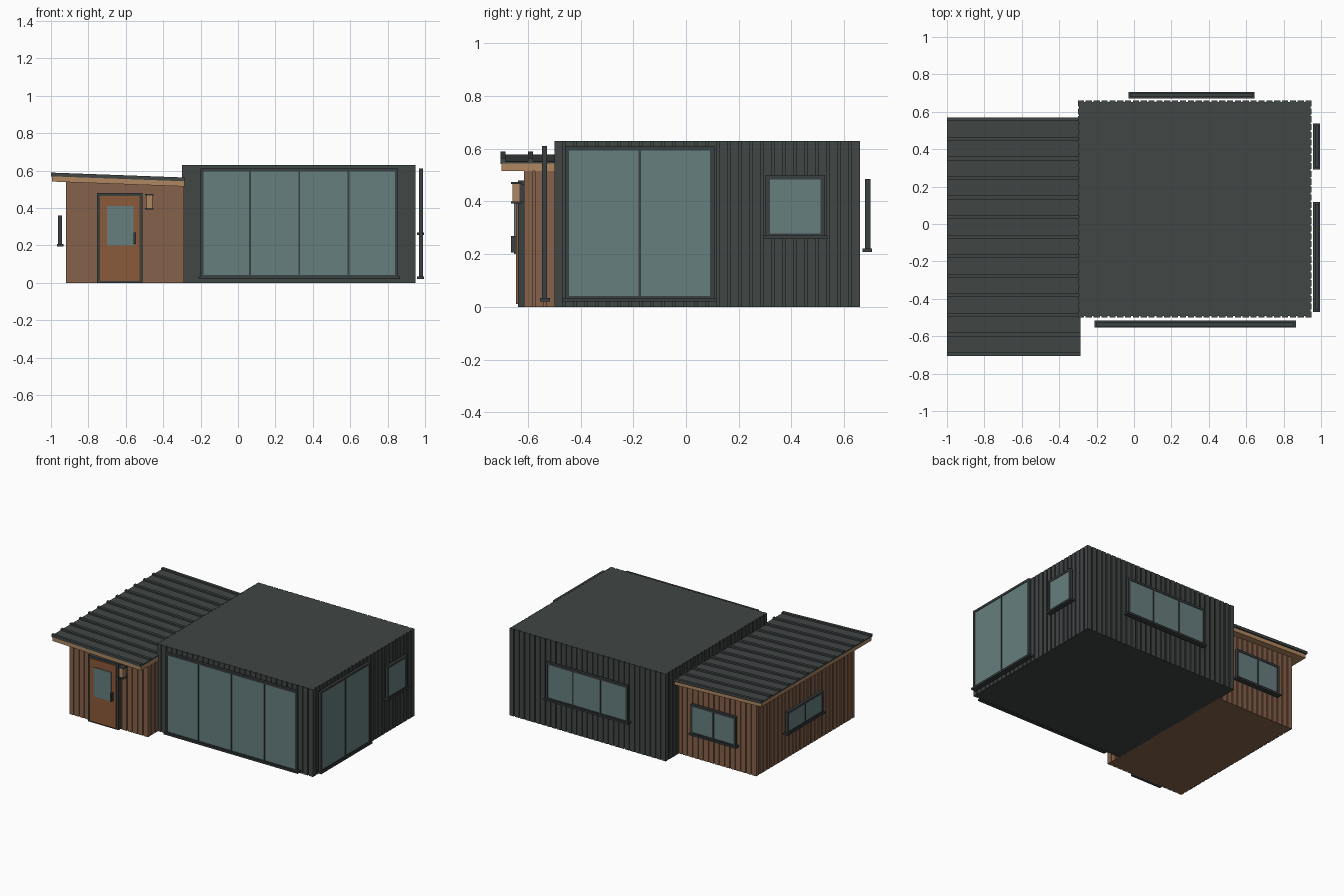
import bpy
import bmesh
from mathutils import Vector

if "Cube" in bpy.data.objects:
    bpy.data.objects.remove(bpy.data.objects["Cube"])


def material(name, rgb):
    m = bpy.data.materials.new(name)
    m.use_nodes = True
    m.diffuse_color = (*rgb, 1)
    m.node_tree.nodes["Principled BSDF"].inputs["Base Color"].default_value = (*rgb, 1)
    return m


CHARCOAL = material("charcoal cladding", (0.052, 0.061, 0.060))
FRAME = material("dark frame", (0.042, 0.050, 0.050))
GLASS = material("blue grey glass", (0.135, 0.212, 0.212))
WOOD = material("brown timber", (0.235, 0.121, 0.067))
DOOR = material("orange timber", (0.260, 0.100, 0.040))
TAN = material("pale timber", (0.430, 0.245, 0.120))


def add_prism(bm, profile, y0, y1):
    """Extrude an xz outline from y0 to y1."""
    a = [bm.verts.new((x, y0, z)) for x, z in profile]
    b = [bm.verts.new((x, y1, z)) for x, z in profile]
    bm.faces.new(a)
    bm.faces.new(b[::-1])
    for i in range(len(a)):
        j = (i + 1) % len(a)
        bm.faces.new((a[j], a[i], b[i], b[j]))


def add_box(bm, x, y, z):
    add_prism(bm, [(x[0], z[0]), (x[1], z[0]), (x[1], z[1]), (x[0], z[1])], *y)


def finish(bm, name, mat):
    bmesh.ops.recalc_face_normals(bm, faces=bm.faces)
    mesh = bpy.data.meshes.new(name)
    bm.to_mesh(mesh)
    bm.free()
    mesh.materials.append(mat)
    ob = bpy.data.objects.new(name, mesh)
    bpy.context.collection.objects.link(ob)
    return ob


def box(name, mat, x, y, z):
    bm = bmesh.new()
    add_box(bm, x, y, z)
    return finish(bm, name, mat)


def prism(name, mat, profile, y0, y1):
    bm = bmesh.new()
    add_prism(bm, profile, y0, y1)
    return finish(bm, name, mat)


def clad_block(name, mat, x, y, top, pitch=0.042, gap=0.009, depth=0.007):
    """Solid core with vertical boards on all four sides; top(x) gives the height."""
    bm = bmesh.new()

    def column(xa, xb, ya, yb):
        add_prism(bm, [(xa, 0), (xb, 0), (xb, top(xb)), (xa, top(xa))], ya, yb)

    ix, iy = (x[0] + depth, x[1] - depth), (y[0] + depth, y[1] - depth)
    column(*ix, *iy)
    for axis, (lo, hi) in enumerate((x, y)):
        n = round((hi - lo + gap) / pitch)
        step = (hi - lo + gap) / n
        for i in range(n):
            a = lo + i * step
            b = a + step - gap
            if axis == 0:
                column(a, b, y[0], iy[0])
                column(a, b, iy[1], y[1])
            else:
                column(x[0], ix[0], a, b)
                column(ix[1], x[1], a, b)
    return finish(bm, name, mat)


def window(name, side, plane, span, z, panes, border=0.016):
    """Framed window; plane is the frame's inner face, side its outward axis."""
    sign = -1 if side[0] == "-" else 1

    def put(bm, u, d, zz):
        v = sorted(plane + sign * k for k in d)
        add_box(bm, *((v, u) if side[1] == "x" else (u, v)), zz)

    (u0, u1), (z0, z1) = span, z
    bm = bmesh.new()
    for u in ((u0, u0 + border), (u1 - border, u1)):
        put(bm, u, (0, 0.02), z)
    for zz in ((z0, z0 + border / 2), (z1 - border, z1)):
        put(bm, (u0 + border, u1 - border), (0, 0.02), zz)
    for i in range(1, panes):
        c = u0 + (u1 - u0) * i / panes
        put(bm, (c - 0.005, c + 0.005), (0, 0.02), (z0, z1 - border))
    put(bm, (u0 - 0.01, u1 + 0.01), (-0.01, 0.027), (z0 - 0.013, z0))
    finish(bm, name + "_frame", FRAME)
    bm = bmesh.new()
    put(bm, (u0 + border, u1 - border), (0.006, 0.016), (z0 + border / 2, z1 - border))
    finish(bm, name + "_glass", GLASS)


# Main block and timber annex
clad_block("main_block", CHARCOAL, (-0.30, 0.95), (-0.50, 0.66), lambda x: 0.63)
clad_block("annex", WOOD, (-0.92, -0.29), (-0.615, 0.51), lambda x: 0.525 - 0.037 * (x + 0.29))

# Sloping annex roof: pale deck, dark sheet and raised seams
LEFT, RIGHT = -1.0, -0.285


def slope(low, high, left=LEFT):
    drop = 0.037 * (RIGHT - left)
    return [(left, low + drop), (RIGHT, low), (RIGHT, high), (left, high + drop)]


prism("roof_deck", TAN, slope(0.515, 0.545, -0.995), -0.70, 0.56)
prism("roof_sheet", CHARCOAL, slope(0.543, 0.552), -0.705, 0.57)
bm = bmesh.new()
SEAMS = 13
for i in range(SEAMS):
    y = -0.705 + i * (1.275 - 0.02) / (SEAMS - 1)
    add_prism(bm, slope(0.552, 0.563), y, y + 0.02)
finish(bm, "roof_seams", CHARCOAL)

# Windows
window("front_window", "-y", -0.527, (-0.20, 0.855), (0.033, 0.61), 4)
window("left_large_window", "+x", 0.968, (-0.46, 0.108), (0.033, 0.61), 2)
window("left_small_window", "+x", 0.968, (0.302, 0.527), (0.27, 0.50), 1)
window("back_window", "+y", 0.68, (-0.02, 0.635), (0.222, 0.485), 3)
window("annex_back_window", "+y", 0.53, (-0.78, -0.42), (0.195, 0.405), 2)
window("annex_side_window", "-x", -0.942, (-0.20, 0.21), (0.208, 0.36), 2)

# Entrance door
bm = bmesh.new()
for x in ((-0.755, -0.739), (-0.526, -0.51)):
    add_box(bm, x, (-0.637, -0.61), (0, 0.48))
add_box(bm, (-0.739, -0.526), (-0.637, -0.61), (0.465, 0.48))
add_box(bm, (-0.739, -0.526), (-0.637, -0.61), (0, 0.01))
finish(bm, "door_frame", FRAME)
box("door", DOOR, (-0.739, -0.526), (-0.645, -0.615), (0.01, 0.465))
box("door_glass", GLASS, (-0.70, -0.56), (-0.652, -0.644), (0.20, 0.41))
box("door_handle", FRAME, (-0.558, -0.545), (-0.665, -0.645), (0.207, 0.268))

# Wall lamp
box("lamp_body", TAN, (-0.490, -0.458), (-0.658, -0.632), (0.40, 0.467))
bm = bmesh.new()
for z in ((0.393, 0.40), (0.467, 0.474)):
    add_box(bm, (-0.496, -0.452), (-0.665, -0.625), z)
add_box(bm, (-0.485, -0.463), (-0.632, -0.61), (0.40, 0.467))
finish(bm, "lamp_bracket", FRAME)
